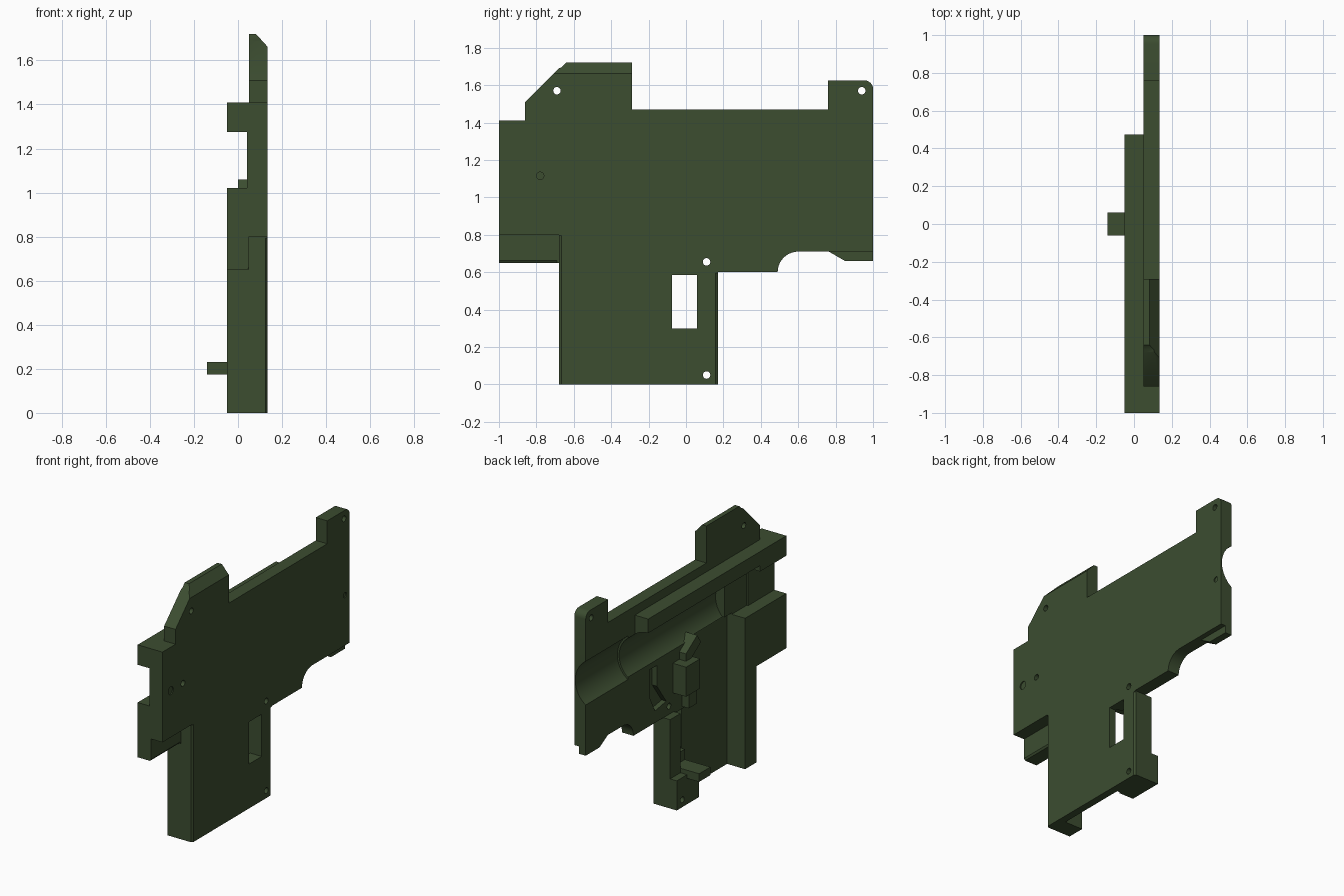
import bpy, bmesh, math

if "Cube" in bpy.data.objects:
    bpy.data.objects.remove(bpy.data.objects["Cube"])

green = bpy.data.materials.new("dark_green")
green.diffuse_color = (0.045, 0.074, 0.030, 1)
green.use_nodes = True
green.node_tree.nodes["Principled BSDF"].inputs["Base Color"].default_value = green.diffuse_color


def prism(name, pts, x0, x1):
    """Extrude a (y, z) outline from x0 to x1."""
    bm = bmesh.new()
    f = bm.faces.new([bm.verts.new((x0, y, z)) for y, z in pts])
    r = bmesh.ops.extrude_face_region(bm, geom=[f])
    vs = [v for v in r["geom"] if isinstance(v, bmesh.types.BMVert)]
    bmesh.ops.translate(bm, verts=vs, vec=(x1 - x0, 0, 0))
    bmesh.ops.recalc_face_normals(bm, faces=bm.faces)
    me = bpy.data.meshes.new(name)
    bm.to_mesh(me)
    bm.free()
    me.materials.append(green)
    ob = bpy.data.objects.new(name, me)
    bpy.context.collection.objects.link(ob)
    return ob


def box(name, x0, x1, y0, y1, z0, z1):
    return prism(name, [(y0, z0), (y1, z0), (y1, z1), (y0, z1)], x0, x1)


def arc(cy, cz, r, a0, a1, n):
    return [(cy + r * math.cos(math.radians(a0 + (a1 - a0) * i / n)),
             cz + r * math.sin(math.radians(a0 + (a1 - a0) * i / n))) for i in range(n + 1)]


def disc(y, z, r, x0=-0.3, x1=0.3):
    return prism("hole_cutter", arc(y, z, r, 0, 345, 23), x0, x1)


def tube(r, y0, y1, x=-0.05, z=1.15):
    """Cylinder cutter lying along y."""
    bpy.ops.mesh.primitive_cylinder_add(vertices=64, radius=r, depth=y1 - y0,
                                        location=(x, (y0 + y1) / 2, z),
                                        rotation=(math.pi / 2, 0, 0))
    return bpy.context.object


def wedge(axis, a, b, c, lo, hi):
    """Triangular chamfer cutter; corners are (x, y) for 'z' or (x, z) for 'y'."""
    bm = bmesh.new()
    def at(p, t):
        return (p[0], p[1], t) if axis == 'z' else (p[0], t, p[1])
    for t in (lo, hi):
        for p in (a, b, c):
            bm.verts.new(at(p, t))
    bmesh.ops.convex_hull(bm, input=bm.verts)
    bmesh.ops.recalc_face_normals(bm, faces=bm.faces)
    me = bpy.data.meshes.new("chamfer_cutter")
    bm.to_mesh(me)
    bm.free()
    ob = bpy.data.objects.new("chamfer_cutter", me)
    bpy.context.collection.objects.link(ob)
    return ob


def cut(ob, cutters):
    bpy.context.view_layer.objects.active = ob
    for c in cutters:
        c.hide_render = True
        m = ob.modifiers.new("cut", 'BOOLEAN')
        m.operation, m.solver, m.object = 'DIFFERENCE', 'EXACT', c
        bpy.ops.object.modifier_apply(modifier=m.name)
        bpy.data.objects.remove(c)


# Outer side plate
outline = [(-1, .80), (-1, 1.41), (-.86, 1.41), (-.86, 1.51), (-.68, 1.69), (-.665, 1.695),
           (-.64, 1.72), (-.29, 1.72), (-.29, 1.47), (.76, 1.47), (.76, 1.625)]
outline += arc(.955, 1.58, .045, 90, 0, 6)
outline += [(1, .71)] + arc(.60, .60, .11, 90, 180, 10)
outline += [(.17, .60), (.17, 0), (-.68, 0), (-.68, .80)]
plate = prism("side_plate", outline, .05, .135)
cut(plate, [
    box("pocket", -.2, .085, -.56, -.06, -.1, 1.03),              # lower pocket
    box("window", -.2, .3, -.075, .06, .30, .585),                # side window
    prism("slot", [(.14, .70), (.26, .68), (.32, .80), (.32, .98), (.24, .98), (.24, .84)],
          -.2, .085),                                             # bent inner slot
    tube(.165, -.48, .56), tube(.178, .55, 1.2),                  # stepped round channel
    wedge('y', (.08, 1.722), (.15, 1.722), (.15, 1.645), -.9, -.28),
    wedge('z', (.118, -.69), (.14, -.69), (.14, -.66), -.1, .795),
    wedge('z', (.118, .18), (.14, .18), (.14, .15), -.1, .595),
    disc(-.91, 1.115, .027, .128), disc(.95, 1.05, .018, .128),   # shallow dimples
] + [disc(y, z, .02) for y, z in
     [(-.69, 1.57), (.94, 1.57), (-.78, 1.115), (.11, .655), (.11, .05)]])

# Lug under the rear end
prism("rear_lug", [(.76, .712), (.85, .66), (1, .66), (1, .712)], .05, .10)

# Inner top rail, hollowed below by the channel
rail = box("top_rail", -.05, .051, -1, .475, 1.275, 1.41)
cut(rail, [tube(.165, -.72, .6)])

# Front block, filler pad and front wall
front = box("front_block", -.05, .051, -1, -.56, .65, 1.02)
cut(front, [wedge('y', (.035, .64), (.06, .64), (.06, .675), -1.1, -.69)])
box("front_pad", .04, .06, -1, -.72, 1.0, 1.29)
box("front_wall", -.05, .086, -.68, -.56, 0, 1.02)

# Rear post: wide foot, narrower upright, cross peg
foot = box("post_foot", -.05, .06, -.07, .17, 0, .20)
cut(foot, [disc(.11, .05, .02)])
upright = box("post_upright", .0, .06, .06, .17, .19, .60)
box("cross_peg", -.14, .06, -.06, .06, .175, .23)

# Small inner blocks above the post
box("inner_block", -.05, .06, -.08, .07, .73, .93)
prism("inner_catch", [(-.16, 1.0), (-.06, .93), (.0, .93), (.0, .98), (-.12, 1.06)], .0, .09)
box("lower_catch", .0, .09, -.11, -.03, .60, .72)

for ob in list(bpy.data.objects):
    bpy.ops.object.select_all(action='DESELECT')
    ob.select_set(True)
    bpy.context.view_layer.objects.active = ob
    if ob.data.materials:
        for p in ob.data.polygons:
            p.material_index = 0
    bpy.ops.object.shade_smooth_by_angle(angle=math.radians(30))
